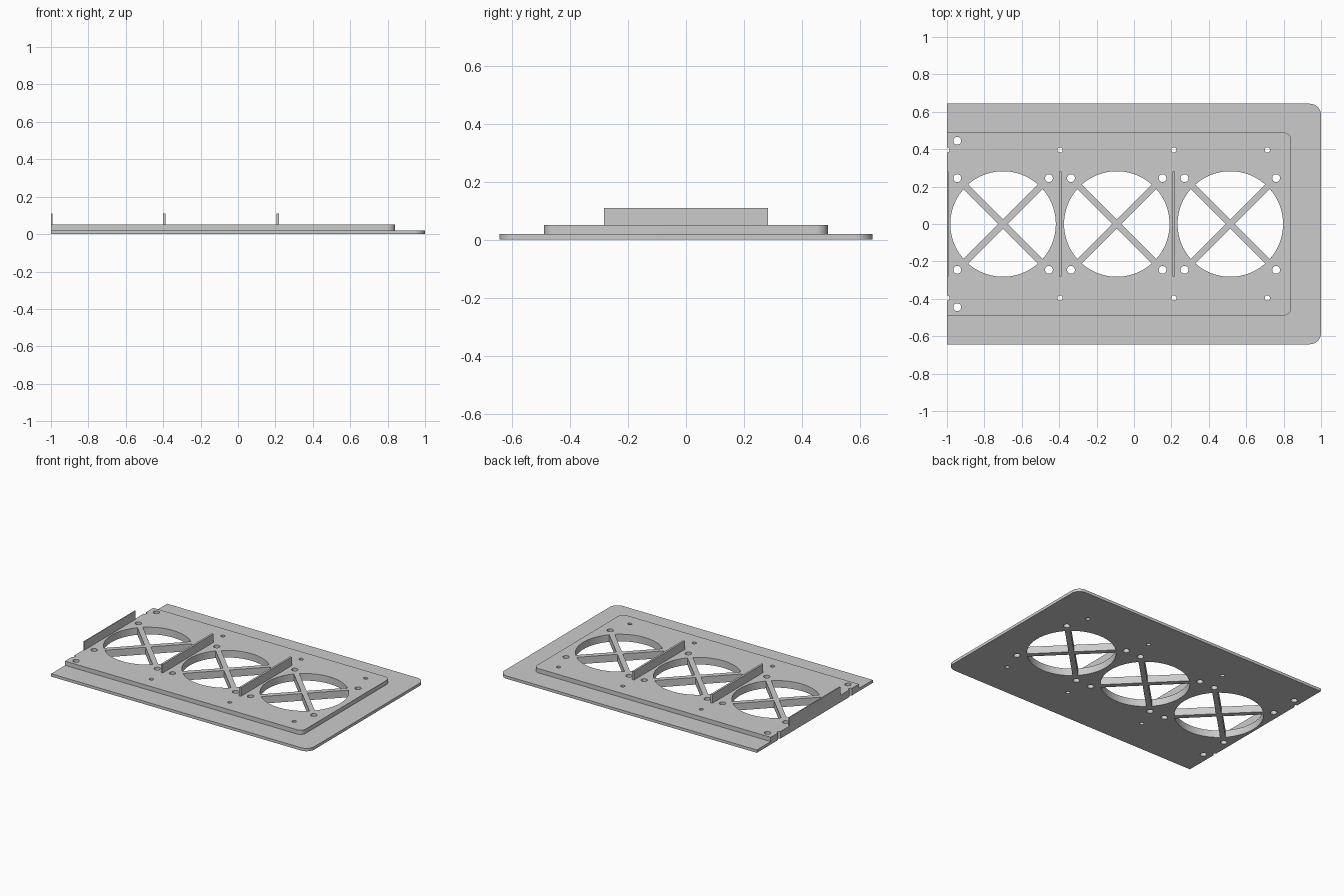
import bpy, bmesh, math
from mathutils import Matrix

cube = bpy.data.objects.get("Cube")
if cube:
    bpy.data.objects.remove(cube, do_unlink=True)

grey = bpy.data.materials.new("plain grey")
grey.use_nodes = True
grey.diffuse_color = (0.6, 0.6, 0.6, 1)
grey.node_tree.nodes["Principled BSDF"].inputs["Base Color"].default_value = (0.6, 0.6, 0.6, 1)

LEFT = -1.0
BASE_TOP, PLATE_TOP, FIN_TOP = 0.02, 0.05, 0.11
FAN_X = (-0.7, -0.092, 0.515)
FAN_R = 0.282
FIN_X = (LEFT, -0.395, 0.213)


def to_object(name, bm):
    bmesh.ops.recalc_face_normals(bm, faces=bm.faces)
    mesh = bpy.data.meshes.new(name)
    bm.to_mesh(mesh)
    bm.free()
    mesh.materials.append(grey)
    obj = bpy.data.objects.new(name, mesh)
    bpy.context.collection.objects.link(obj)
    return obj


def slab(name, right, half, radius, z0, z1):
    """Plate with a square left end and two rounded right corners."""
    pts = [(LEFT, half), (LEFT, -half)]
    for side in (-1, 1):
        for i in range(13):
            a = math.radians(-90 if side < 0 else 0) + i * math.pi / 24
            pts.append((right - radius + radius * math.cos(a),
                        side * (half - radius) + radius * math.sin(a)))
    bm = bmesh.new()
    face = bm.faces.new([bm.verts.new((x, y, z0)) for x, y in pts])
    top = bmesh.ops.extrude_face_region(bm, geom=[face])["geom"]
    bmesh.ops.translate(bm, vec=(0, 0, z1 - z0),
                        verts=[v for v in top if isinstance(v, bmesh.types.BMVert)])
    return to_object(name, bm)


def box(name, x0, x1, half, z0, z1):
    bm = bmesh.new()
    m = Matrix.Translation(((x0 + x1) / 2, 0, (z0 + z1) / 2)) @ Matrix.Diagonal((x1 - x0, 2 * half, z1 - z0, 1))
    bmesh.ops.create_cube(bm, size=1, matrix=m)
    return to_object(name, bm)


def boolean(obj, other, operation):
    mod = obj.modifiers.new("boolean", "BOOLEAN")
    mod.operation, mod.solver, mod.object = operation, "EXACT", other
    bpy.context.view_layer.objects.active = obj
    bpy.ops.object.modifier_apply(modifier=mod.name)
    bpy.data.objects.remove(other, do_unlink=True)


# Stepped mounting plate
plate = slab("mounting_plate", 1.0, 0.643, 0.06, 0, BASE_TOP)
boolean(plate, slab("raised_plate", 0.84, 0.489, 0.04, BASE_TOP / 2, PLATE_TOP), "UNION")

# Fan openings, fan screw holes, corner holes and small fixing holes
holes = [(x, 0, FAN_R, 96) for x in FAN_X]
for s in (-1, 1):
    holes += [(x + d, s * 0.245, 0.021, 24) for x in FAN_X for d in (-0.245, 0.245)]
    holes += [(x, s * 0.396, 0.014, 20) for x in FIN_X + (0.713,)]
    holes.append((-0.945, s * 0.445, 0.021, 24))
bm = bmesh.new()
for x, y, r, n in holes:
    bmesh.ops.create_cone(bm, cap_ends=True, segments=n, radius1=r, radius2=r,
                          depth=0.3, matrix=Matrix.Translation((x, y, 0)))
cutter = to_object("hole_cutter", bm)
cutter.hide_render = True
boolean(plate, cutter, "DIFFERENCE")

# Smooth rounded walls, sharp rims
bpy.ops.object.select_all(action="DESELECT")
plate.select_set(True)
bpy.context.view_layer.objects.active = plate
bpy.ops.object.shade_smooth_by_angle(angle=math.radians(30))

# Crossed spokes: one full bar and two half bars per opening
for i, x in enumerate(FAN_X, 1):
    bm = bmesh.new()
    for turn, start, end in ((45, -FAN_R, FAN_R), (135, 0.0175, FAN_R), (315, 0.0175, FAN_R)):
        m = (Matrix.Translation((x, 0, PLATE_TOP / 2)) @ Matrix.Rotation(math.radians(turn), 4, "Z")
             @ Matrix.Translation(((start + end) / 2, 0, 0))
             @ Matrix.Diagonal((end - start, 0.035, PLATE_TOP, 1)))
        bmesh.ops.create_cube(bm, size=1, matrix=m)
    to_object(f"fan_spokes_{i}", bm)

# Upright divider fins; the one on the left edge is half as thick
for i, x in enumerate(FIN_X, 1):
    box(f"divider_fin_{i}", max(x - 0.007, LEFT), x + 0.007, FAN_R, PLATE_TOP - 0.01, FIN_TOP)
